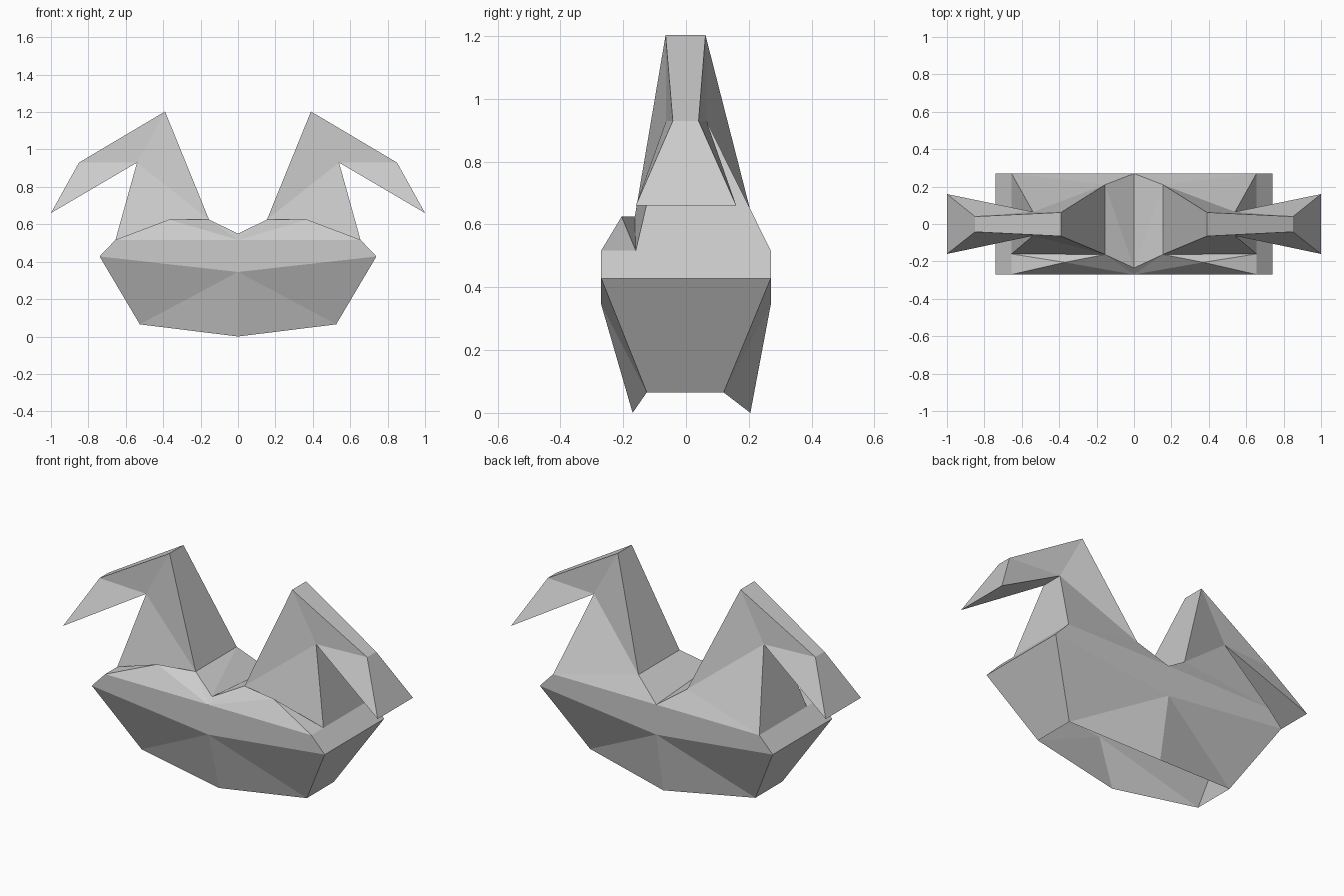
import bpy, bmesh

if "Cube" in bpy.data.objects:
    bpy.data.objects.remove(bpy.data.objects["Cube"])


def finish(name, verts, faces):
    """Make a flat-shaded right half and mirror it across x = 0."""
    me = bpy.data.meshes.new(name)
    me.from_pydata(verts, [], faces)
    bm = bmesh.new()
    bm.from_mesh(me)
    bmesh.ops.recalc_face_normals(bm, faces=bm.faces)
    bm.to_mesh(me)
    bm.free()
    ob = bpy.data.objects.new(name, me)
    bpy.context.collection.objects.link(ob)
    mod = ob.modifiers.new("mirror", 'MIRROR')
    mod.use_clip = True
    mod.merge_threshold = 0.001
    return ob


def folded_part(name, profile, spans, front, back=None):
    """profile: (x, z, front y, back y); spans bridge front to back,
    front/back list the side panels by profile index."""
    verts, faces = [], []
    for x, z, yf, yb in profile:
        verts += [(x, yf, z), (x, yb, z)]
    for i, j in spans:
        faces.append((2 * i, 2 * j, 2 * j + 1, 2 * i + 1))
    for p in front:
        faces.append([2 * i for i in p])
    for p in front if back is None else back:
        faces.append([2 * i + 1 for i in reversed(p)])
    return finish(name, verts, faces)


# Bowl body, open underneath: folded front and back walls, end walls, shoulders
folded_part("body",
            [(0, 0.0, -0.17, 0.205), (0.525, 0.065, -0.125, 0.12),
             (0.74, 0.428, -0.27, 0.27), (0.655, 0.517, -0.27, 0.27),
             (0, 0.517, -0.27, 0.27), (0, 0.345, -0.27, 0.27)],
            [(1, 2), (2, 3)],
            [(0, 1, 5), (1, 2, 5), (2, 3, 4, 5)])

# Necks
folded_part("neck",
            [(0.155, 0.625, -0.163, 0.21), (0.655, 0.517, -0.16, 0.27),
             (0.54, 0.93, -0.063, 0.065), (0.39, 1.203, -0.065, 0.062)],
            [(1, 2), (3, 0)],
            [(0, 1, 2), (0, 2, 3)])

# Drooping heads with flared tips
folded_part("head",
            [(0.39, 1.203, -0.065, 0.062), (0.85, 0.93, -0.042, 0.04),
             (1.0, 0.66, -0.16, 0.16), (0.54, 0.93, -0.063, 0.065)],
            [(0, 1), (1, 2), (2, 3)],
            [(0, 1, 3), (1, 2, 3)])

# Valley between the necks and the back slope
finish("saddle",
       [(0, -0.235, 0.55), (0.155, -0.163, 0.625), (0.155, 0.21, 0.625),
        (0, 0.27, 0.517), (0.655, 0.27, 0.517)],
       [(0, 1, 2), (0, 2, 3), (3, 2, 4)])

# Raised front flap with its back pocket
finish("front_flap",
       [(0, -0.27, 0.517), (0.655, -0.27, 0.517), (0.37, -0.205, 0.625),
        (0.155, -0.163, 0.625), (0, -0.235, 0.55), (0.655, -0.16, 0.517)],
       [(0, 1, 2), (0, 2, 3), (0, 3, 4), (1, 5, 2), (2, 5, 3)])
